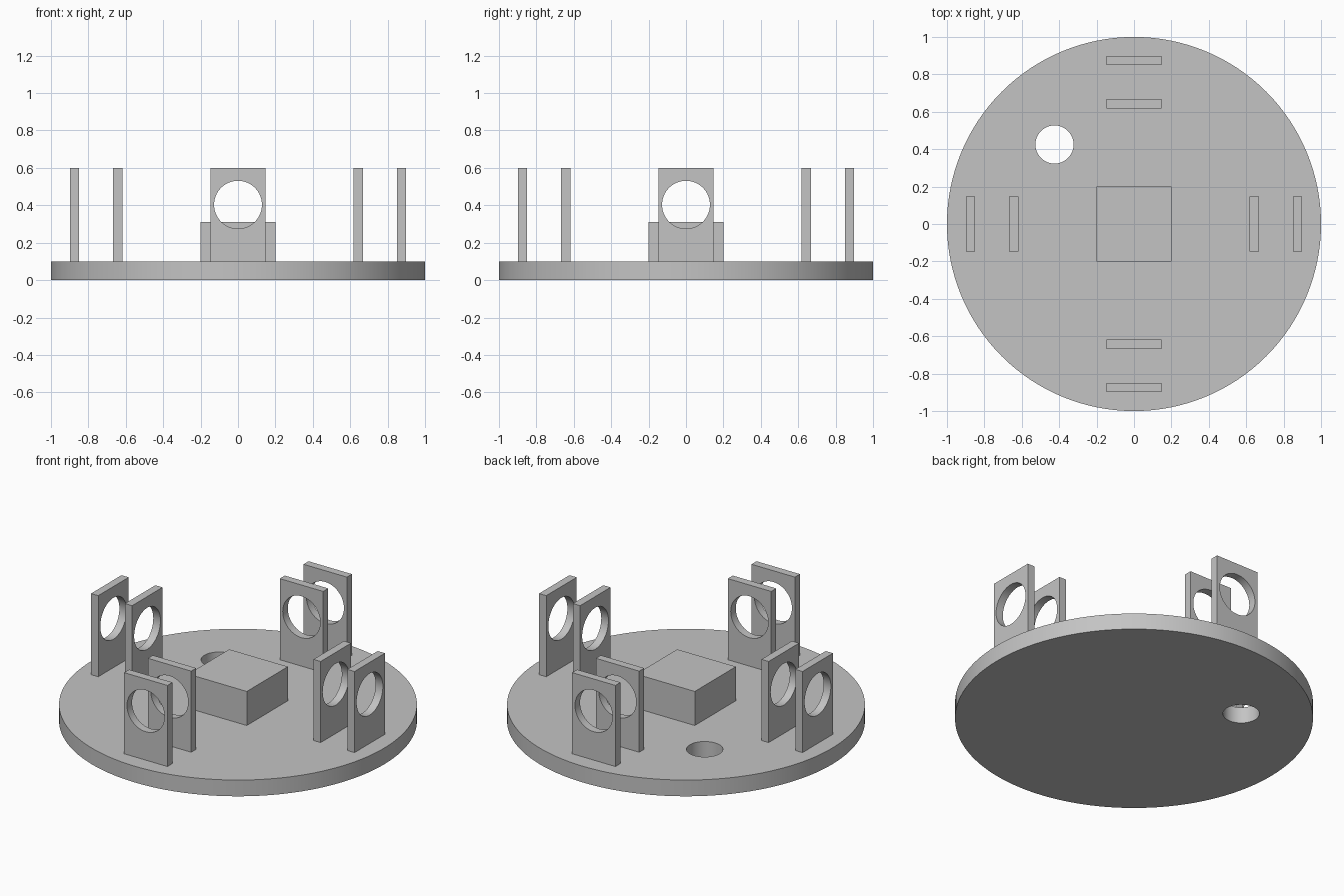
import bpy
import bmesh
from math import cos, sin, pi, radians
from mathutils import Matrix

cube = bpy.data.objects.get("Cube")
if cube:
    bpy.data.objects.remove(cube, do_unlink=True)

GREY = (0.55, 0.55, 0.55, 1.0)
grey = bpy.data.materials.new("plain_grey")
grey.use_nodes = True
grey.diffuse_color = GREY
grey.node_tree.nodes["Principled BSDF"].inputs["Base Color"].default_value = GREY


def circle(cx, cy, r, n):
    return [(cx + r * cos(2 * pi * i / n), cy + r * sin(2 * pi * i / n)) for i in range(n)]


def rectangle(w, y0, y1):
    return [(-w, y0), (w, y0), (w, y1), (-w, y1)]


def slab(name, outlines, thickness, matrix):
    """Extrude a flat outline, with further outlines as holes, into a mesh."""
    curve = bpy.data.curves.new(name, 'CURVE')
    curve.dimensions = '2D'
    curve.fill_mode = 'BOTH'
    curve.extrude = thickness / 2
    for outline in outlines:
        spline = curve.splines.new('POLY')
        spline.points.add(len(outline) - 1)
        for point, (x, y) in zip(spline.points, outline):
            point.co = (x, y, 0, 1)
        spline.use_cyclic_u = True
    temp = bpy.data.objects.new(name + "_outline", curve)
    bpy.context.collection.objects.link(temp)
    bpy.context.view_layer.update()
    graph = bpy.context.evaluated_depsgraph_get()
    mesh = bpy.data.meshes.new_from_object(temp.evaluated_get(graph))
    bpy.data.objects.remove(temp, do_unlink=True)
    bpy.data.curves.remove(curve)

    # Weld caps to walls and place the part
    bm = bmesh.new()
    bm.from_mesh(mesh)
    bmesh.ops.remove_doubles(bm, verts=bm.verts, dist=0.0001)
    bmesh.ops.transform(bm, matrix=matrix, verts=bm.verts)
    bmesh.ops.recalc_face_normals(bm, faces=bm.faces)
    bm.to_mesh(mesh)
    bm.free()
    mesh.name = name
    mesh.materials.clear()
    mesh.materials.append(grey)
    obj = bpy.data.objects.new(name, mesh)
    bpy.context.collection.objects.link(obj)
    bpy.ops.object.select_all(action='DESELECT')
    obj.select_set(True)
    bpy.context.view_layer.objects.active = obj
    bpy.ops.object.shade_smooth_by_angle(angle=radians(30))
    return obj


# Round base with one through hole at the back right
slab("base_disc", [circle(0, 0, 1, 128), circle(-0.425, 0.425, 0.102, 48)],
     0.1, Matrix.Translation((0, 0, 0.05)))

# Central block
slab("centre_block", [rectangle(0.2, -0.2, 0.2)], 0.21, Matrix.Translation((0, 0, 0.205)))

# Four pairs of upright plates, each with a round hole
upright = Matrix.Rotation(pi / 2, 4, 'X')
for i, side in enumerate(("front", "left", "back", "right")):
    turn = Matrix.Rotation(i * pi / 2, 4, 'Z')
    for place, distance in (("inner", 0.643), ("outer", 0.874)):
        slab(f"{side}_{place}_plate",
             [rectangle(0.148, 0.1, 0.6), circle(0, 0.403, 0.128, 64)],
             0.049, turn @ Matrix.Translation((0, -distance, 0)) @ upright)
